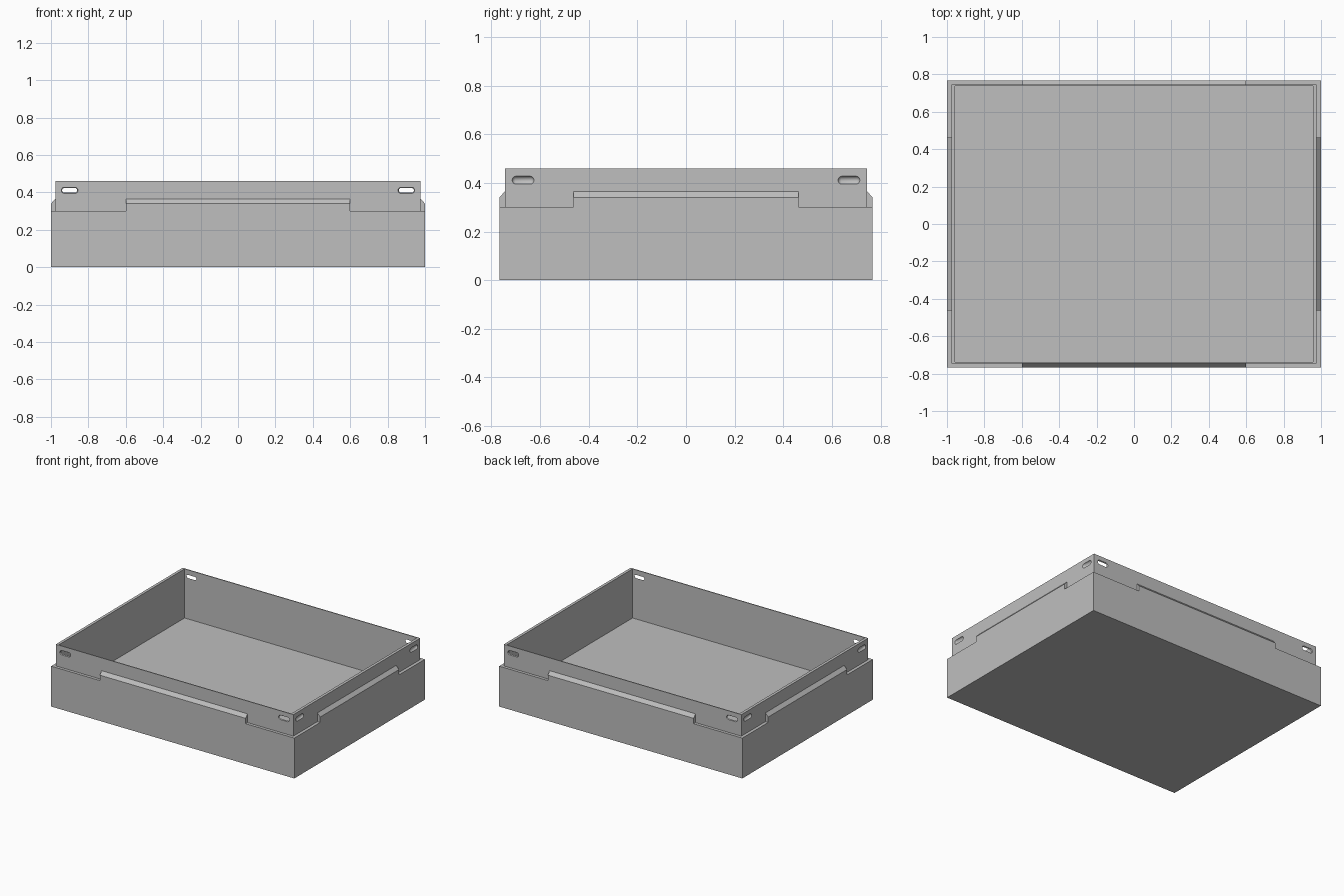
import bpy, bmesh
from math import pi
from mathutils import Matrix, Vector

default = bpy.data.objects.get("Cube")
if default:
    bpy.data.objects.remove(default, do_unlink=True)

HX, HY = 1.0, 0.767        # outer half sizes
RX, RY = 0.977, 0.745      # rim outside
IX, IY = 0.956, 0.738      # rim inside
LEDGE, TOP, FLOOR = 0.30, 0.46, 0.095

grey = bpy.data.materials.new("mid grey")
grey.use_nodes = True
grey.diffuse_color = (0.52, 0.52, 0.52, 1)
grey.node_tree.nodes["Principled BSDF"].inputs["Base Color"].default_value = (0.52, 0.52, 0.52, 1)


def finish(bm, name):
    bmesh.ops.recalc_face_normals(bm, faces=bm.faces)
    mesh = bpy.data.meshes.new(name)
    bm.to_mesh(mesh)
    bm.free()
    mesh.materials.append(grey)
    obj = bpy.data.objects.new(name, mesh)
    bpy.context.collection.objects.link(obj)
    return obj


def loft(bm, rings):
    """Join closed rings of points into a capped solid."""
    loops = [[bm.verts.new(p) for p in ring] for ring in rings]
    n = len(loops[0])
    for a, b in zip(loops, loops[1:]):
        for i in range(n):
            bm.faces.new((a[i], a[(i + 1) % n], b[(i + 1) % n], b[i]))
    bm.faces.new(loops[0])
    bm.faces.new(loops[-1])


def rect(x, y, z):
    return [(-x, -y, z), (x, -y, z), (x, y, z), (-x, y, z)]


# Open box with a stepped-in rim
bm = bmesh.new()
loft(bm, [rect(HX, HY, 0), rect(HX, HY, LEDGE), rect(RX, RY, LEDGE),
          rect(RX, RY, TOP), rect(IX, IY, TOP), rect(IX, IY, FLOOR)])
box = finish(bm, "box")

# Sloped locating tabs on all four sides
bm = bmesh.new()
for s in (-1, 1):
    for along_x, half, out, rim in ((True, 0.6, HY, RY), (False, 0.463, HX, RX)):
        inner = rim - 0.004
        profile = [(out, 0.2), (out, 0.34), (rim, 0.365), (inner, 0.365), (inner, 0.2)]
        loft(bm, [[(t, s * d, z) if along_x else (s * d, t, z) for d, z in profile]
                  for t in (-half, half)])
tabs = finish(bm, "side_tabs")

# Rounded slots near every rim corner
bm = bmesh.new()
for sx in (-1, 1):
    for sy in (-1, 1):
        for axis, place in (("Y", (sx * 0.90, sy * (RY + 0.005), 0.411)),
                            ("X", (sx * (RX + 0.005), sy * 0.67, 0.411))):
            verts = bmesh.ops.create_uvsphere(bm, u_segments=20, v_segments=9, radius=0.0175)["verts"]
            for v in verts:
                v.co.z += 0.028 if v.co.z > 0 else -0.028
            bmesh.ops.transform(bm, verts=verts, matrix=Matrix.Translation(Vector(place))
                                @ Matrix.Rotation(pi / 2, 4, axis))
slots = finish(bm, "slot_cutters")

for helper, operation in ((tabs, "UNION"), (slots, "DIFFERENCE")):
    helper.hide_render = True
    mod = box.modifiers.new(helper.name, "BOOLEAN")
    mod.object, mod.operation, mod.solver = helper, operation, "EXACT"

# Bake the cuts and drop the helpers
depsgraph = bpy.context.evaluated_depsgraph_get()
baked = bpy.data.meshes.new_from_object(box.evaluated_get(depsgraph))
box.modifiers.clear()
box.data = baked
for helper in (tabs, slots):
    bpy.data.objects.remove(helper, do_unlink=True)

bpy.ops.object.select_all(action="DESELECT")
box.select_set(True)
bpy.context.view_layer.objects.active = box
bpy.ops.object.shade_smooth_by_angle()
